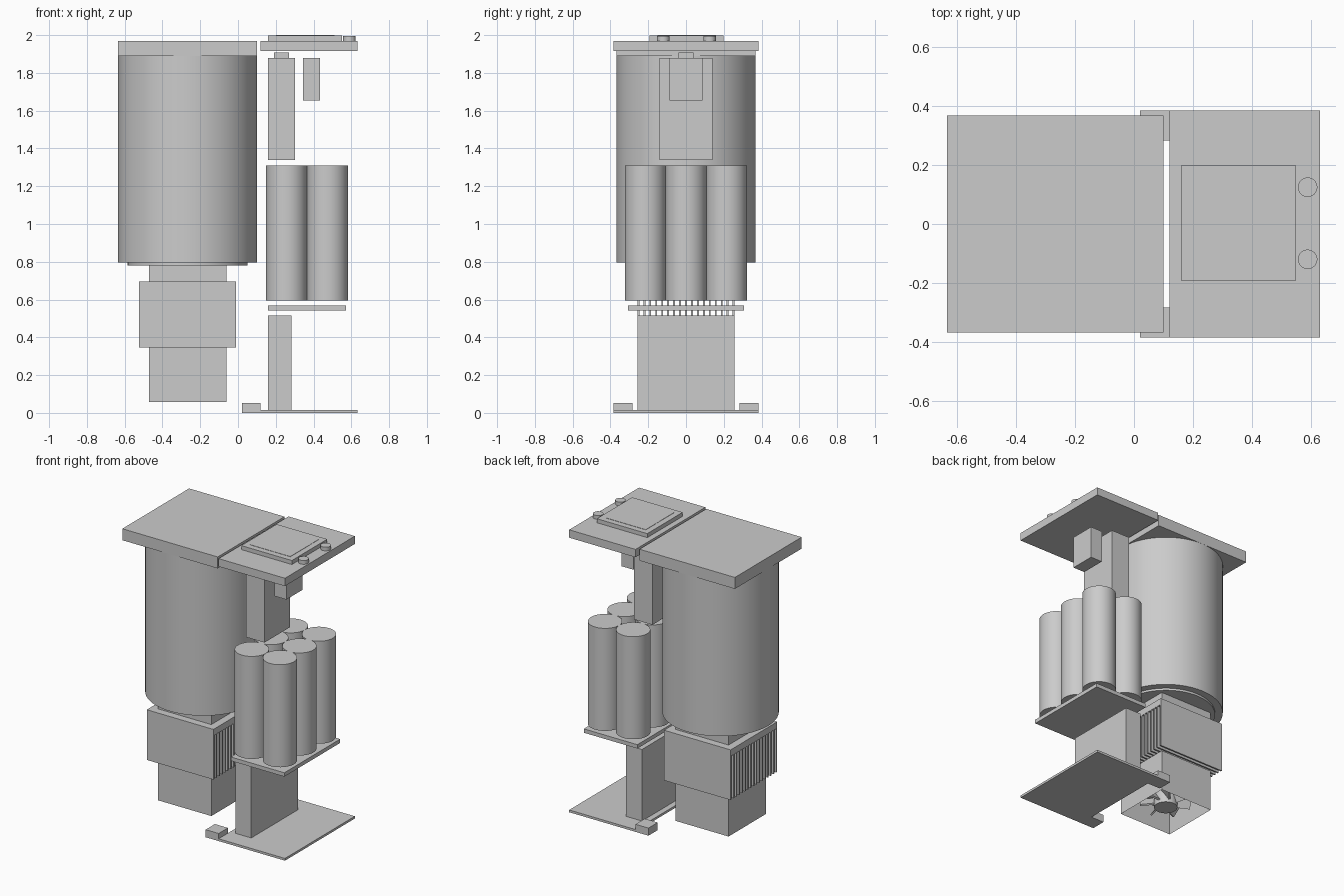
import bpy, bmesh, math
from mathutils import Matrix

cube = bpy.data.objects.get("Cube")
if cube:
    bpy.data.objects.remove(cube, do_unlink=True)

grey = bpy.data.materials.new("plain grey")
grey.use_nodes = True
grey.diffuse_color = (0.6, 0.6, 0.6, 1)
grey.node_tree.nodes["Principled BSDF"].inputs["Base Color"].default_value = (0.6, 0.6, 0.6, 1)


def finish(name, bm, smooth=False):
    mesh = bpy.data.meshes.new(name)
    bmesh.ops.recalc_face_normals(bm, faces=bm.faces)
    bm.to_mesh(mesh)
    bm.free()
    mesh.materials.append(grey)
    obj = bpy.data.objects.new(name, mesh)
    bpy.context.collection.objects.link(obj)
    if smooth:
        bpy.ops.object.select_all(action="DESELECT")
        obj.select_set(True)
        bpy.context.view_layer.objects.active = obj
        bpy.ops.object.shade_smooth_by_angle(angle=math.radians(30))
    return obj


def add_box(bm, x, y, z):
    size = Matrix.Diagonal((x[1] - x[0], y[1] - y[0], z[1] - z[0], 1))
    place = Matrix.Translation((sum(x) / 2, sum(y) / 2, sum(z) / 2))
    return bmesh.ops.create_cube(bm, size=1, matrix=place @ size)["verts"]


def box(name, x, y, z):
    bm = bmesh.new()
    add_box(bm, x, y, z)
    return finish(name, bm)


def cylinder(name, x, y, radius, z, segments=48):
    bm = bmesh.new()
    bmesh.ops.create_cone(bm, cap_ends=True, segments=segments, radius1=radius, radius2=radius,
                          depth=z[1] - z[0], matrix=Matrix.Translation((x, y, sum(z) / 2)))
    return finish(name, bm, True)


# Main canister with its square lid
TANK_X = -0.267
cylinder("canister", TANK_X, 0, 0.368, (0.795, 1.9), 80)
cylinder("canister_outlet_ring", TANK_X, 0, 0.318, (0.78, 0.8), 80)
box("canister_lid", (-0.635, 0.101), (-0.368, 0.368), (1.89, 1.97))

# Heat sink: neck, cap and a row of see-through fins
HALF = 0.257
NECK = 0.205
sink_x = (TANK_X - HALF, TANK_X + HALF)
neck_x = (TANK_X - NECK, TANK_X + NECK)
box("heat_sink_neck", neck_x, (-NECK, NECK), (0.69, 0.785))
box("heat_sink_cap", sink_x, (-HALF, HALF), (0.65, 0.695))
bm = bmesh.new()
FINS = 17
THICK = 0.01
for i in range(FINS):
    y = -HALF + i * (2 * HALF - THICK) / (FINS - 1)
    add_box(bm, sink_x, (y, y + THICK), (0.345, 0.655))
finish("heat_sink_fins", bm)

# Fan housing, open underneath
bm = bmesh.new()
add_box(bm, neck_x, (-NECK, NECK), (0.057, 0.347))
bm.faces.ensure_lookup_table()
bottom = min(bm.faces, key=lambda f: f.calc_center_median().z)
bmesh.ops.inset_region(bm, faces=[bottom], thickness=0.025)
bmesh.ops.translate(bm, verts=bottom.verts, vec=(0, 0, 0.15))
finish("fan_housing", bm)

# Fan hub and blades
cylinder("fan_hub", TANK_X, 0, 0.075, (0.09, 0.21), 32)
bm = bmesh.new()
BLADES = 7
for i in range(BLADES):
    verts = add_box(bm, (0.06, 0.165), (-0.006, 0.006), (-0.04, 0.04))
    tilt = Matrix.Rotation(math.radians(35), 4, "X")
    spin = Matrix.Rotation(i * math.tau / BLADES, 4, "Z")
    bmesh.ops.transform(bm, verts=verts, matrix=Matrix.Translation((TANK_X, 0, 0.145)) @ spin @ tilt)
finish("fan_blades", bm)

# Control panel with screen and two buttons
box("control_panel", (0.12, 0.632), (-0.385, 0.385), (1.915, 1.97))
box("screen_frame", (0.16, 0.55), (-0.192, 0.198), (1.965, 1.998))
box("screen", (0.2, 0.51), (-0.152, 0.158), (1.99, 2.0))
for side, y in (("left", 0.125), ("right", -0.12)):
    cylinder("button_" + side, 0.59, y, 0.033, (1.965, 1.996), 32)

# Modules hanging under the panel
box("pump_body", (0.16, 0.303), (-0.141, 0.141), (1.34, 1.88))
box("pump_connector", (0.19, 0.27), (-0.04, 0.04), (1.875, 1.908))
box("relay_module", (0.345, 0.435), (-0.088, 0.088), (1.655, 1.88))

# Two rows of three cells on a tray
CELL = 0.1085
for row, x in enumerate((0.257, 0.474)):
    for col in (-1, 0, 1):
        cylinder(f"cell_{row}_{col + 1}", x, col * CELL * 1.98, CELL, (0.595, 1.31))
box("cell_tray", (0.16, 0.573), (-0.308, 0.308), (0.541, 0.568))

# Power block on the base plate, with corner tabs
box("power_block", (0.16, 0.282), (-HALF, HALF), (0.012, 0.515))
box("base_plate", (0.12, 0.632), (-0.385, 0.385), (0, 0.016))
for side, s in (("left", 1), ("right", -1)):
    box("corner_tab_" + side, (0.02, 0.12), sorted((s * 0.283, s * 0.385)), (0, 0.053))
